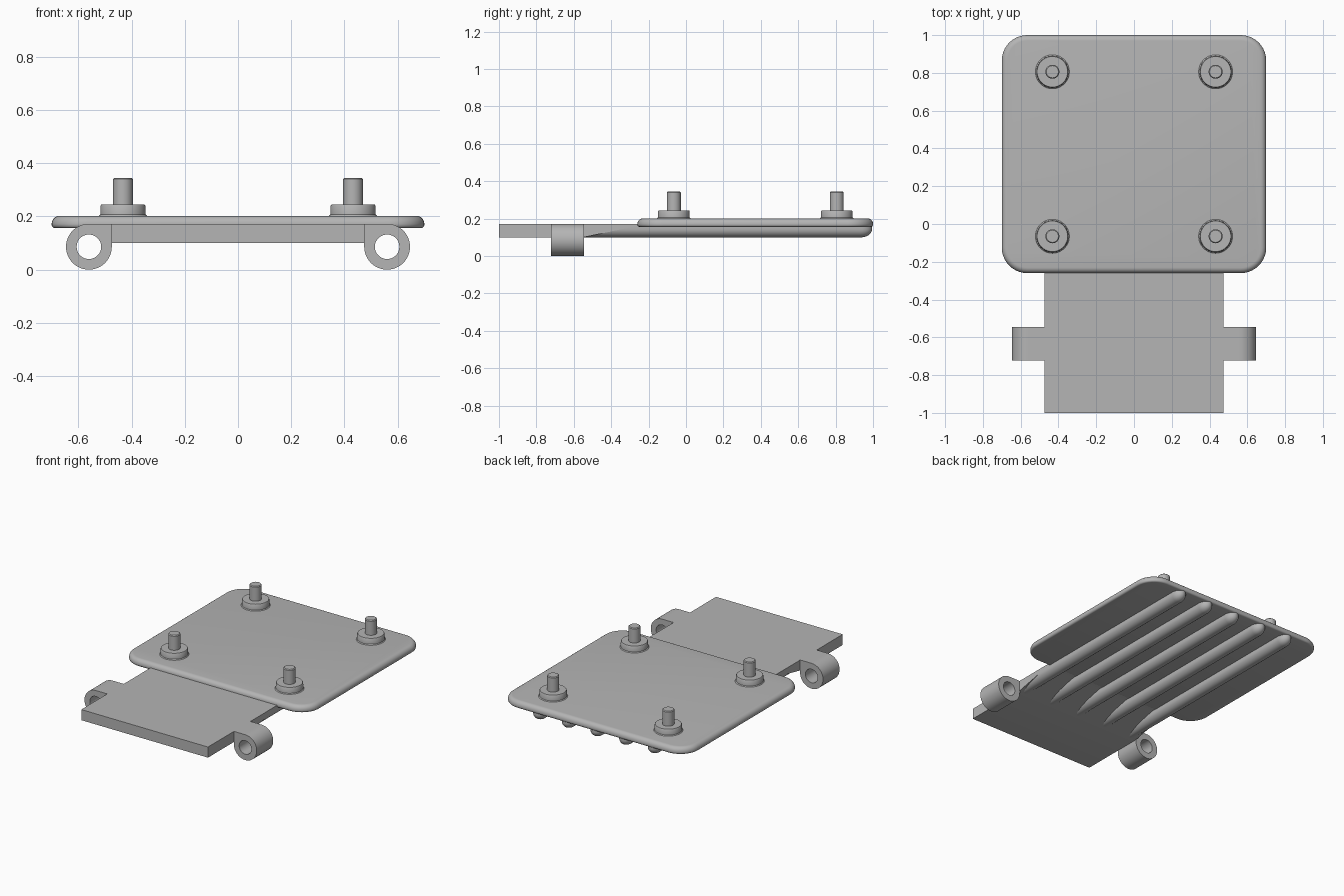
import bpy
import bmesh
from math import sin, cos, pi, radians

cube = bpy.data.objects.get("Cube")
if cube:
    bpy.data.objects.remove(cube, do_unlink=True)

grey = bpy.data.materials.new("plain grey")
grey.use_nodes = True
colour = (0.46, 0.46, 0.46, 1)
grey.diffuse_color = colour
grey.node_tree.nodes["Principled BSDF"].inputs["Base Color"].default_value = colour


def loft(name, rings, closed=False):
    """Skin a list of equal point rings; cap the ends or join them in a loop."""
    bm = bmesh.new()
    loops = [[bm.verts.new(p) for p in ring] for ring in rings]
    pairs = list(zip(loops, loops[1:]))
    if closed:
        pairs.append((loops[-1], loops[0]))
    else:
        bm.faces.new(loops[0])
        bm.faces.new(loops[-1])
    for a, b in pairs:
        for i in range(len(a)):
            j = (i + 1) % len(a)
            bm.faces.new((a[i], a[j], b[j], b[i]))
    bmesh.ops.recalc_face_normals(bm, faces=bm.faces)
    mesh = bpy.data.meshes.new(name)
    bm.to_mesh(mesh)
    bm.free()
    mesh.materials.append(grey)
    obj = bpy.data.objects.new(name, mesh)
    bpy.context.collection.objects.link(obj)
    bpy.ops.object.select_all(action="DESELECT")
    obj.select_set(True)
    bpy.context.view_layer.objects.active = obj
    bpy.ops.object.shade_smooth_by_angle(angle=radians(32))
    return obj


def rounded_rect(half_x, y0, y1, radius, inset, z, steps=10):
    points = []
    for k, (sx, cy) in enumerate([(1, y1 - radius), (-1, y1 - radius),
                                  (-1, y0 + radius), (1, y0 + radius)]):
        for i in range(steps + 1):
            a = (k + i / steps) * pi / 2
            r = radius - inset
            points.append((sx * (half_x - radius) + r * cos(a), cy + r * sin(a), z))
    return points


def circle(x, y, r, z, n=40):
    return [(x + r * cos(2 * pi * i / n), y + r * sin(2 * pi * i / n), z) for i in range(n)]


# Mounting plate with softened upper and lower rims
low, high, soft_low, soft_high = 0.156, 0.202, 0.012, 0.03
rim = []
for i in range(4):
    a = i / 3 * pi / 2
    rim.append((soft_low * (1 - sin(a)), low + soft_low * (1 - cos(a))))
for i in range(7):
    a = i / 6 * pi / 2
    rim.append((soft_high * (1 - cos(a)), high - soft_high * (1 - sin(a))))
loft("mounting_plate", [rounded_rect(0.7, -0.26, 1.0, 0.135, d, z) for d, z in rim])

# Front tongue, ramping up underneath into the plate
side = [(-1, 0.10), (-1, 0.172), (-0.2, 0.172), (-0.2, 0.157), (-0.28, 0.157), (-0.55, 0.10)]
loft("front_tongue", [[(x, y, z) for y, z in side] for x in (-0.475, 0.475)])

# Round-bottomed stiffening ribs with domed rear ends
rib_r, rib_z, dome = 0.045, 0.145, 0.06
for k in range(5):
    x = (k - 2) * 0.215
    stations = [(-0.56, 1)]
    for i in range(9):
        a = i / 8 * pi / 2 * 0.97
        stations.append((0.995 - dome + dome * sin(a), cos(a)))
    rings = []
    for y, s in stations:
        ring = [(x + rib_r * s * cos(pi * i / 16), y, rib_z - rib_r * s * sin(pi * i / 16))
                for i in range(17)]
        rings.append(ring + [(x - rib_r * s, y, 0.165), (x + rib_r * s, y, 0.165)])
    loft(f"stiffening_rib_{k + 1}", rings)

# Hinge lugs: round outside, squared where they meet the tongue
lug_x, lug_z, outer, hole, n = 0.56, 0.086, 0.086, 0.046, 48
for sign, label in ((1, "left"), (-1, "right")):
    big, small = [], []
    for i in range(n):
        a = 2 * pi * i / n
        c, s = cos(a), sin(a)
        r = outer
        if pi / 2 < a < pi:
            r = outer / max(abs(c), abs(s))
        big.append((sign * (lug_x + r * c), lug_z + r * s))
        small.append((sign * (lug_x + hole * c), lug_z + hole * s))
    loft(f"hinge_lug_{label}",
         [[(x, y, z) for x, z in outline]
          for outline, y in ((big, -0.722), (big, -0.545), (small, -0.545), (small, -0.722))],
         closed=True)

# Four standoffs: a collar with a filleted foot, then a pin
collar = [(0.09, 0.195), (0.09, 0.202), (0.085, 0.207), (0.084, 0.24), (0.081, 0.245),
          (0.037, 0.245), (0.037, 0.34), (0.032, 0.345)]
for x, x_name in ((0.432, "left"), (-0.432, "right")):
    for y, y_name in ((-0.065, "front"), (0.806, "rear")):
        loft(f"standoff_{y_name}_{x_name}", [circle(x, y, r, z) for r, z in collar])
